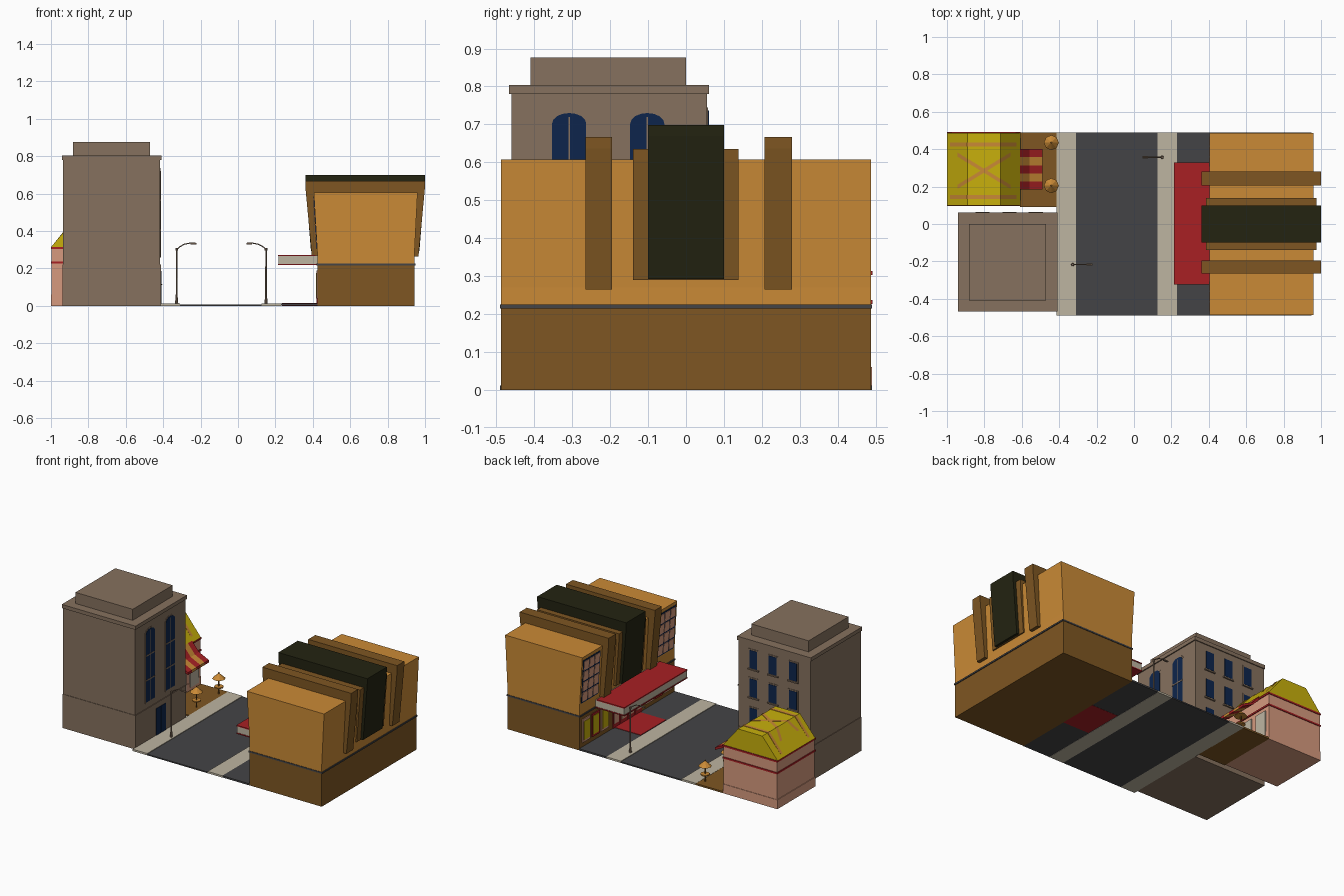
import bpy, bmesh, math
from mathutils import Vector

if "Cube" in bpy.data.objects:
    bpy.data.objects.remove(bpy.data.objects["Cube"])


def mat(name, r, g, b):
    m = bpy.data.materials.new(name)
    m.diffuse_color = [((c / 255 + 0.055) / 1.055) ** 2.4 for c in (r, g, b)] + [1]
    m.use_nodes = True
    m.node_tree.nodes["Principled BSDF"].inputs["Base Color"].default_value = m.diffuse_color
    return m


STONE = mat("stone", 134, 113, 94)
NAVY = mat("navy_glass", 13, 37, 76)
ORANGE = mat("orange", 202, 138, 54)
BROWN = mat("brown", 126, 86, 34)
BLACK = mat("dark_olive", 35, 35, 17)
ROAD = mat("asphalt", 68, 68, 70)
CREAM = mat("cream", 190, 181, 161)
RED = mat("red", 168, 32, 36)
YELLOW = mat("yellow", 200, 176, 12)
PEACH = mat("peach", 214, 154, 126)


def finish(name, bm, m):
    bmesh.ops.recalc_face_normals(bm, faces=bm.faces)
    me = bpy.data.meshes.new(name)
    bm.to_mesh(me)
    bm.free()
    me.materials.append(m)
    ob = bpy.data.objects.new(name, me)
    bpy.context.collection.objects.link(ob)
    return ob


def prism(name, pts, axis, a, b, m):
    """Extrude a 2D outline from a to b along the axis."""
    place = {'x': lambda p, t: (t, p[0], p[1]), 'y': lambda p, t: (p[0], t, p[1]),
             'z': lambda p, t: (p[0], p[1], t)}[axis]
    bm = bmesh.new()
    lo = [bm.verts.new(place(p, a)) for p in pts]
    hi = [bm.verts.new(place(p, b)) for p in pts]
    bm.faces.new(lo)
    bm.faces.new(hi)
    n = len(pts)
    for i in range(n):
        bm.faces.new((lo[i], lo[(i + 1) % n], hi[(i + 1) % n], hi[i]))
    return finish(name, bm, m)


def box(name, x0, x1, y0, y1, z0, z1, m):
    return prism(name, [(x0, y0), (x1, y0), (x1, y1), (x0, y1)], 'z', z0, z1, m)


def cone(name, x, y, z0, z1, r0, r1, m, n=8):
    bm = bmesh.new()
    bmesh.ops.create_cone(bm, cap_ends=True, segments=n, radius1=r0, radius2=r1, depth=z1 - z0)
    bmesh.ops.translate(bm, verts=bm.verts, vec=Vector((x, y, (z0 + z1) / 2)))
    return finish(name, bm, m)


# ground strips
box("road", -0.31, 0.125, -0.49, 0.49, 0, 0.008, ROAD)
box("left_pavement", -0.415, -0.31, -0.49, 0.49, 0, 0.012, CREAM)
box("right_pavement", 0.125, 0.23, -0.49, 0.49, 0, 0.012, CREAM)
box("forecourt", 0.23, 0.425, -0.49, 0.49, 0.001, 0.012, ROAD)
box("red_carpet", 0.235, 0.425, -0.13, 0.13, 0, 0.015, RED)
box("patio", -0.61, -0.413, 0.09, 0.49, 0, 0.011, BROWN)

# theatre body
box("theatre_base", 0.425, 0.943, -0.487, 0.487, 0, 0.217, BROWN)
box("theatre_band", 0.42, 0.948, -0.49, 0.49, 0.215, 0.225, ROAD)
prism("theatre_upper", [(0.425, 0.223), (0.943, 0.223), (0.943, 0.27), (0.96, 0.607), (0.405, 0.607),
                        (0.425, 0.27)], 'y', -0.487, 0.487, ORANGE)


def fin(name, y0, y1, xb, xt, z0, z1, m):
    # flared slab straddling the theatre
    c = 0.68
    prism(name, [(c - xb, z0), (c + xb, z0), (c + xt, z1 - 0.03), (c + xt, z1),
                 (c - xt, z1), (c - xt, z1 - 0.03)], 'y', y0, y1, m)


fin("outer_fin_left", -0.265, -0.195, 0.285, 0.32, 0.265, 0.667, BROWN)
fin("outer_fin_right", 0.207, 0.28, 0.285, 0.32, 0.265, 0.667, BROWN)
fin("inner_fin", -0.14, 0.138, 0.272, 0.295, 0.29, 0.635, BROWN)
fin("centre_fin", -0.1, 0.1, 0.29, 0.32, 0.293, 0.699, BLACK)

# marquee canopy
box("marquee", 0.217, 0.425, -0.32, 0.325, 0.218, 0.268, CREAM)
box("marquee_top", 0.215, 0.415, -0.323, 0.328, 0.266, 0.273, RED)
box("marquee_lip", 0.214, 0.42, -0.323, 0.328, 0.217, 0.224, RED)


def wall_x(z):
    return 0.425 - 0.02 * (z - 0.27) / 0.337


# theatre upper window grids, following the sloped facade
for s in (-1, 1):
    def slab(name, ya, yb, za, zb, t, m):
        prism(name, [(wall_x(za) - t, za), (wall_x(za) + 0.003, za),
                     (wall_x(zb) + 0.003, zb), (wall_x(zb) - t, zb)], 'y', s * ya, s * yb, m)
    slab("window_frame", 0.3, 0.475, 0.3, 0.585, 0.002, NAVY)
    for i in range(3):
        for j in range(4):
            y, z = 0.308 + i * 0.056, 0.309 + j * 0.069
            slab("window_pane", y, y + 0.048, z, z + 0.059, 0.005, PEACH)
    # street level poster cases
    for k, y in enumerate((0.19, 0.285, 0.38)):
        box("poster_case", 0.42, 0.427, s * y, s * (y + 0.08), 0.04, 0.19, RED if k % 2 else PEACH)
        box("poster", 0.417, 0.427, s * (y + 0.012), s * (y + 0.068), 0.055, 0.175, YELLOW)
# entrance doors
for i in range(4):
    y = -0.15 + i * 0.076
    box("entrance_door", 0.421, 0.427, y, y + 0.07, 0.012, 0.18, RED)
    box("door_glass", 0.418, 0.427, y + 0.012, y + 0.058, 0.04, 0.165, PEACH)

# stone building
box("stone_base", -0.938, -0.413, -0.463, 0.058, 0, 0.22, STONE)
box("stone_walls", -0.935, -0.417, -0.46, 0.055, 0.21, 0.785, STONE)
box("stone_cornice", -0.94, -0.41, -0.467, 0.061, 0.78, 0.804, STONE)
box("stone_attic", -0.882, -0.47, -0.41, 0.0, 0.8, 0.876, STONE)


def arch(name, yc, w, z0, z1, x0, x1, m):
    rise = 0.028
    pts = [(yc - w / 2, z0), (yc + w / 2, z0)]
    for i in range(9):
        t = math.pi * i / 8
        pts.append((yc + w / 2 * math.cos(t), z1 - rise + rise * math.sin(t)))
    prism(name, pts, 'x', x0, x1, m)


# tall arched street windows with bars
for yc in (-0.308, -0.102):
    arch("arch_surround", yc, 0.102, 0.255, 0.738, -0.419, -0.4155, STONE)
    arch("arch_glass", yc, 0.09, 0.262, 0.73, -0.419, -0.4135, NAVY)
    for z in (0.4, 0.56):
        box("arch_bar", -0.418, -0.412, yc - 0.045, yc + 0.045, z, z + 0.008, STONE)
    box("arch_mullion", -0.418, -0.4125, yc - 0.002, yc + 0.002, 0.262, 0.72, STONE)
for y in (-0.252, -0.2):
    box("stone_door", -0.416, -0.41, y, y + 0.047, 0.012, 0.185, NAVY)

# side windows of the stone building
for x in (-0.81, -0.665, -0.525):
    for z in (0.24, 0.43, 0.615):
        box("side_window_frame", x - 0.036, x + 0.036, 0.053, 0.058, z, z + 0.13, STONE)
        box("side_window", x - 0.028, x + 0.028, 0.053, 0.06, z + 0.006, z + 0.122, NAVY)
        box("side_sill", x - 0.038, x + 0.038, 0.053, 0.064, z - 0.006, z + 0.002, STONE)

# little restaurant
box("restaurant_plinth", -1.0, -0.608, 0.097, 0.49, 0, 0.06, PEACH)
box("restaurant_walls", -0.996, -0.612, 0.1, 0.487, 0.05, 0.315, PEACH)
for z in (0.226, 0.303):
    box("red_band", -1.0, -0.607, 0.095, 0.491, z, z + 0.011, RED)
roof = [(-1.0, 0.314), (-0.608, 0.314), (-0.715, 0.445), (-0.89, 0.445)]
prism("restaurant_roof", roof, 'y', 0.1, 0.487, YELLOW)
# roof stripes and crossing bands
for y in (0.145, 0.425):
    prism("roof_stripe", [(-0.985, 0.332), (-0.623, 0.332), (-0.713, 0.448), (-0.892, 0.448)],
          'y', y - 0.01, y + 0.01, ORANGE)
for s in (-1, 1):
    def band(pts, name):
        prism(name, [(x, 0.285 + s * dy) for x, dy in pts], 'z', 0.443, 0.447, ORANGE)
    band([(-0.89, -0.065), (-0.715, 0.043), (-0.715, 0.065), (-0.89, -0.043)], "roof_cross")
    for d, xa, xb in ((-1, -0.892, -0.945), (1, -0.713, -0.66)):
        bm = bmesh.new()
        zb = 0.447 - 0.0625
        e = s * d
        vs = [bm.verts.new(v) for v in ((xa, 0.285 + e * 0.043, 0.448), (xa, 0.285 + e * 0.065, 0.448),
                                        (xb, 0.285 + e * 0.098, zb), (xb, 0.285 + e * 0.076, zb))]
        bm.faces.new(vs)
        finish("roof_cross_tail", bm, ORANGE)

# striped awning and shop front
for i in range(5):
    y = 0.185 + i * 0.043
    prism("awning_strip", [(-0.61, 0.325), (-0.56, 0.265), (-0.49, 0.232), (-0.49, 0.215),
                           (-0.563, 0.252), (-0.61, 0.3)], 'y', y, y + 0.043, ORANGE if i % 2 else RED)
for y in (0.125, 0.25, 0.375):
    box("shop_window", -0.612, -0.604, y, y + 0.085, 0.03, 0.2, CREAM)

# patio tables with umbrellas
for y in (0.205, 0.435):
    x = -0.442
    cone("umbrella_pole", x, y, 0.01, 0.15, 0.004, 0.004, BROWN, 6)
    cone("table_top", x, y, 0.055, 0.062, 0.028, 0.028, ORANGE)
    cone("umbrella", x, y, 0.112, 0.145, 0.04, 0.003, ORANGE)

# street lamps with curved arms
for x, y, d in ((-0.328, -0.217, 1), (0.15, 0.357, -1)):
    cone("lamp_foot", x, y, 0.01, 0.045, 0.009, 0.006, STONE)
    cone("lamp_post", x, y, 0.01, 0.3, 0.005, 0.004, STONE)
    cone("lamp_collar", x, y, 0.295, 0.308, 0.007, 0.007, STONE)
    cu = bpy.data.curves.new("lamp_arm", 'CURVE')
    cu.dimensions = '3D'
    cu.bevel_depth = 0.003
    cu.bevel_resolution = 0
    sp = cu.splines.new('POLY')
    path = [(0, 0.3), (0.015, 0.315), (0.04, 0.329), (0.07, 0.335), (0.102, 0.335)]
    sp.points.add(len(path) - 1)
    for p, (dx, z) in zip(sp.points, path):
        p.co = (x + d * dx, y, z, 1)
    cu.materials.append(STONE)
    bpy.context.collection.objects.link(bpy.data.objects.new("lamp_arm", cu))
    box("lamp_head", x + d * 0.075, x + d * 0.105, y - 0.006, y + 0.006, 0.329, 0.335, STONE)
